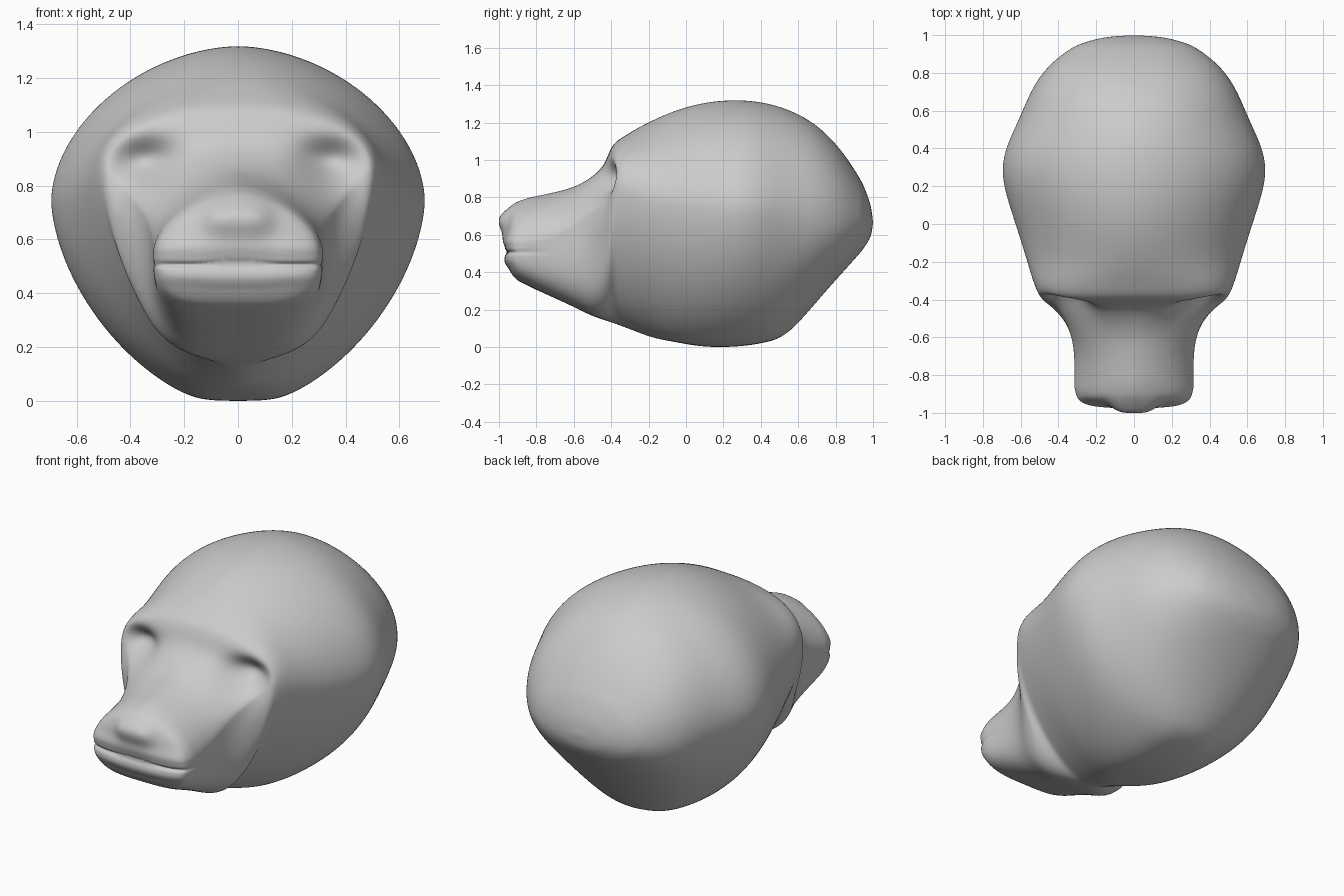
import bpy, bmesh
from math import sin, cos, pi, exp, sqrt

if "Cube" in bpy.data.objects:
    bpy.data.objects.remove(bpy.data.objects["Cube"])

# Head stations, front to back: y, half width, bottom z, top z, height of widest line
STATIONS = [
    (-0.962, 0.003, 0.578, 0.582, 0.58), (-0.958, 0.16, 0.46, 0.69, 0.57),
    (-0.942, 0.255, 0.415, 0.735, 0.56), (-0.91, 0.302, 0.37, 0.775, 0.56),
    (-0.85, 0.315, 0.335, 0.80, 0.56), (-0.72, 0.315, 0.275, 0.828, 0.58),
    (-0.60, 0.33, 0.22, 0.86, 0.65), (-0.51, 0.37, 0.175, 0.91, 0.72),
    (-0.44, 0.44, 0.15, 0.975, 0.80), (-0.41, 0.485, 0.14, 1.05, 0.84),
    (-0.38, 0.508, 0.13, 1.10, 0.85), (-0.30, 0.535, 0.10, 1.15, 0.83),
    (-0.20, 0.565, 0.065, 1.212, 0.79), (0.0, 0.625, 0.01, 1.298, 0.76),
    (0.15, 0.678, -0.003, 1.322, 0.75), (0.29, 0.714, 0.005, 1.33, 0.75),
    (0.42, 0.675, 0.02, 1.315, 0.75), (0.52, 0.622, 0.055, 1.285, 0.74),
    (0.62, 0.582, 0.15, 1.245, 0.73), (0.72, 0.54, 0.275, 1.18, 0.72),
    (0.82, 0.475, 0.385, 1.075, 0.70), (0.90, 0.385, 0.472, 0.96, 0.685),
    (0.955, 0.28, 0.54, 0.855, 0.68), (0.99, 0.14, 0.605, 0.75, 0.675),
    (1.0, 0.003, 0.668, 0.672, 0.67)]
RING, STEPS = 256, 8


def smoothstep(a, b, v):
    t = min(1, max(0, (v - a) / (b - a)))
    return t * t * (3 - 2 * t)


def gauss(d):
    return exp(-d * d)


def spow(v, p):
    return (1 if v >= 0 else -1) * abs(v) ** p


def hermite(i, t):
    """Smooth interpolation between stations without overshoot."""
    out = []
    for k in range(5):
        p = [STATIONS[min(max(i + o, 0), len(STATIONS) - 1)][k] for o in (-1, 0, 1, 2)]
        d = [p[1] - p[0], p[2] - p[1], p[3] - p[2]]
        m0 = 2 * d[0] * d[1] / (d[0] + d[1]) if d[0] * d[1] > 0 else 0
        m1 = 2 * d[1] * d[2] / (d[1] + d[2]) if d[1] * d[2] > 0 else 0
        if i == 0:
            m0 = d[1]
        if i == len(STATIONS) - 2:
            m1 = d[1]
        out.append(p[1] * (2*t**3 - 3*t*t + 1) + m0 * (t**3 - 2*t*t + t)
                   + p[2] * (3*t*t - 2*t**3) + m1 * (t**3 - t*t))
    return out


def stations():
    """Dense stations, with the cranium averaged so no bands show."""
    count = len(STATIONS) - 1
    rows = []
    for s in range(count * STEPS + 1):
        i = min(s // STEPS, count - 1)
        rows.append(hermite(i, s / STEPS - i))
    for _ in range(3):
        old = [list(r) for r in rows]
        for s in range(5, len(rows) - 5):
            if -0.8 < old[s][0] < 0.93:
                w = 5 if old[s][0] > -0.25 else 2
                rows[s] = [sum(r[k] for r in old[s-w:s+w+1]) / (2*w + 1) for k in range(5)]
    return rows


def sculpt(x, y, z):
    """Eye sockets, nose and mouth as offsets of the base surface."""
    ax, y0 = abs(x), y
    front = 1 - smoothstep(-0.37, -0.25, y0)
    # eye sockets, running down beside the nose bridge
    y += 0.085 * front * gauss((ax - 0.33) / 0.12) * gauss((z - 0.905) / 0.07)
    y += 0.05 * front * gauss((ax - 0.36) / 0.11) * gauss((z - 0.84) / 0.09)
    muzzle = 1 - smoothstep(-0.95, -0.88, y0)
    # nose pad and lips
    y -= 0.042 * muzzle * gauss((ax / 0.12) ** 2) * gauss((z - 0.68) / 0.075)
    y -= 0.012 * muzzle * gauss((z - 0.57) / 0.04)
    y -= 0.012 * muzzle * gauss((z - 0.47) / 0.035)
    # mouth slit running back along the muzzle
    slit = gauss((z - 0.512) / 0.009)
    y += 0.013 * slit * muzzle
    x *= 1 - 0.02 * slit * (1 - smoothstep(-0.85, -0.7, y0))
    return x, y, z


def build_head():
    bm = bmesh.new()
    rings = []
    for y, hw, zb, zt, wz in stations():
        # roundness of the section above and below the widest line
        m = 1 - smoothstep(-0.54, -0.36, y)
        nose = 1 - smoothstep(-0.9, -0.6, y)
        back = smoothstep(0.4, 0.9, y)
        flat = smoothstep(-0.3, -0.05, y) * (1 - smoothstep(0.4, 0.65, y))
        upper = 1.82 + 0.4 * gauss((y + 0.37) / 0.13) + 0.25 * back - 0.12 * nose
        lower = 1.68 + 1.8 * m + 0.06 * gauss(y / 0.2) + 0.4 * back
        ring = []
        for k in range(RING):
            a = 2 * pi * k / RING
            c, sn = cos(a), sin(a)
            n = upper if sn >= 0 else lower
            h = zt - wz if sn >= 0 else (wz - zb) * (1 + 0.04 * flat)
            z = wz + h * spow(sn, 2 / n)
            # flattened underside of the skull
            d = z - zb
            z += flat * (sqrt(d * d + 0.0004) - d) / 2
            ring.append(bm.verts.new(sculpt(hw * spow(c, 2 / n), y, z)))
        rings.append(ring)
    for r0, r1 in zip(rings, rings[1:]):
        for k in range(RING):
            j = (k + 1) % RING
            bm.faces.new((r0[k], r0[j], r1[j], r1[k]))
    bm.faces.new(rings[0])
    bm.faces.new(rings[-1])
    bmesh.ops.recalc_face_normals(bm, faces=bm.faces)
    # soften the section seams on the cranium
    soft = [v for v in bm.verts if v.co.y > -0.6]
    for _ in range(12):
        bmesh.ops.smooth_vert(bm, verts=soft, factor=0.5, use_axis_x=True,
                              use_axis_y=True, use_axis_z=True)
    for f in bm.faces:
        f.smooth = True
    low = min(v.co.z for v in bm.verts)
    for v in bm.verts:
        v.co.z -= low
    mesh = bpy.data.meshes.new("head")
    bm.to_mesh(mesh)
    bm.free()
    ob = bpy.data.objects.new("head", mesh)
    bpy.context.collection.objects.link(ob)


build_head()
